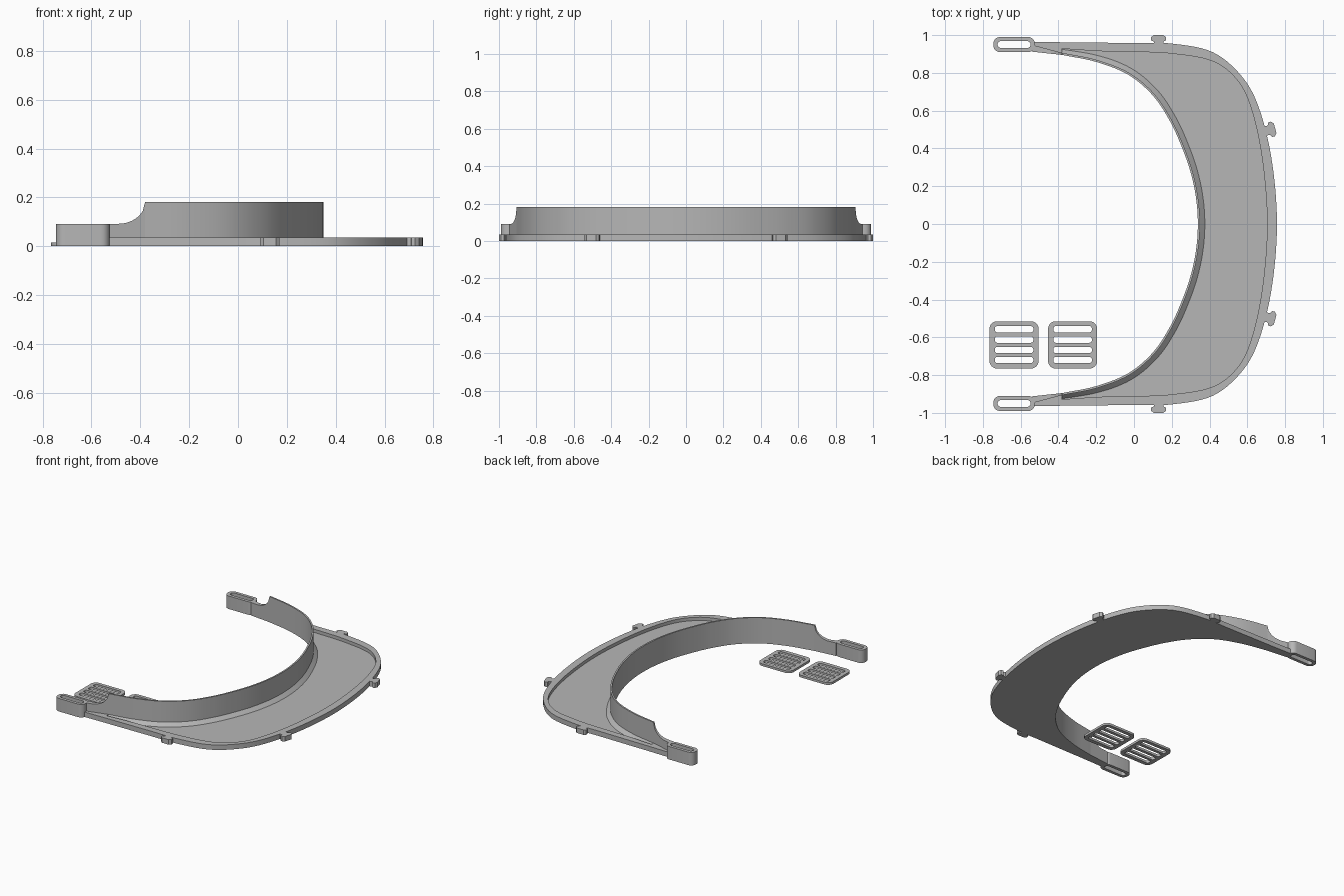
import bpy, bmesh, math
from mathutils import Vector

if "Cube" in bpy.data.objects:
    bpy.data.objects.remove(bpy.data.objects["Cube"])

grey = bpy.data.materials.new("grey plastic")
grey.diffuse_color = (0.47, 0.47, 0.47, 1)
grey.use_nodes = True
grey.node_tree.nodes["Principled BSDF"].inputs["Base Color"].default_value = grey.diffuse_color

RIM, FLOOR, TOP, LOW = 0.035, 0.012, 0.182, 0.092


def finish(obj):
    obj.data.materials.clear()
    obj.data.materials.append(grey)
    bpy.ops.object.select_all(action='DESELECT')
    obj.select_set(True)
    bpy.context.view_layer.objects.active = obj
    bpy.ops.object.shade_smooth_by_angle(angle=math.radians(30))


def loft(name, sections):
    """Join equal closed sections into a capped solid."""
    bm = bmesh.new()
    rings = [[bm.verts.new(p) for p in s] for s in sections]
    n = len(rings[0])
    for a, b in zip(rings, rings[1:]):
        for i in range(n):
            j = (i + 1) % n
            bm.faces.new((a[i], a[j], b[j], b[i]))
    bm.faces.new(rings[0])
    bm.faces.new(rings[-1])
    bmesh.ops.recalc_face_normals(bm, faces=bm.faces)
    mesh = bpy.data.meshes.new(name)
    bm.to_mesh(mesh)
    bm.free()
    obj = bpy.data.objects.new(name, mesh)
    bpy.context.collection.objects.link(obj)
    finish(obj)


def rounded(x0, x1, y0, y1, r, seg=6):
    pts = []
    corners = [(x1 - r, y1 - r), (x0 + r, y1 - r), (x0 + r, y0 + r), (x1 - r, y0 + r)]
    for k, (cx, cy) in enumerate(corners):
        for i in range(seg + 1):
            a = math.pi / 2 * (k + i / seg)
            pts.append((cx + r * math.cos(a), cy + r * math.sin(a)))
    return pts


def slab(name, outlines, height):
    """Extrude a filled outline; further outlines become holes."""
    cu = bpy.data.curves.new(name, 'CURVE')
    cu.dimensions, cu.fill_mode, cu.extrude = '2D', 'BOTH', height / 2
    for pts in outlines:
        sp = cu.splines.new('POLY')
        sp.points.add(len(pts) - 1)
        for p, (x, y) in zip(sp.points, pts):
            p.co = (x, y, 0, 1)
        sp.use_cyclic_u = True
    obj = bpy.data.objects.new(name, cu)
    bpy.context.collection.objects.link(obj)
    bpy.ops.object.select_all(action='DESELECT')
    obj.select_set(True)
    bpy.context.view_layer.objects.active = obj
    bpy.ops.object.convert(target='MESH')
    obj = bpy.context.view_layer.objects.active
    bm = bmesh.new()
    bm.from_mesh(obj.data)
    bmesh.ops.remove_doubles(bm, verts=bm.verts, dist=1e-5)
    bmesh.ops.translate(bm, verts=bm.verts, vec=(0, 0, height / 2))
    bmesh.ops.recalc_face_normals(bm, faces=bm.faces)
    bm.to_mesh(obj.data)
    bm.free()
    finish(obj)


def smooth_path(pts, sub=7):
    """Mirror a half path across y = 0 and interpolate it."""
    p = [Vector(q) for q in pts]
    p += [Vector((q.x, -q.y)) for q in reversed(p[:-1])]
    p = [2 * p[0] - p[1]] + p + [2 * p[-1] - p[-2]]
    out = []
    for i in range(1, len(p) - 2):
        a, b, c, d = p[i - 1:i + 3]
        for k in range(sub):
            t = k / sub
            out.append(0.5 * (2 * b + (c - a) * t + (2 * a - 5 * b + 4 * c - d) * t * t
                              + (3 * b - a - 3 * c + d) * t ** 3))
    return out + [p[-2]]


# Visor: tray with raised rim, sloped foot and tall thin forehead band
inner = smooth_path([(-.38, .895), (-.2, .858), (-.03, .79), (.1, .68), (.19, .545),
                     (.25, .415), (.298, .28), (.328, .14), (.338, 0)])
rim_in = smooth_path([(-.38, .928), (-.18, .915), (0, .911), (.2, .902), (.42, .86),
                      (.555, .75), (.63, .58), (.682, .32), (.705, 0)])
outer = smooth_path([(-.38, .962), (-.18, .96), (0, .958), (.2, .955), (.42, .908),
                     (.58, .77), (.67, .59), (.732, .32), (.757, 0)])
sections = []
last = len(inner) - 1
for i, (a, r, o) in enumerate(zip(inner, rim_in, outer)):
    t = (inner[min(i + 1, last)] - inner[max(i - 1, 0)]).normalized()
    n = Vector((-t.y, t.x))
    foot_width = 0.030 + 0.007 * min(1, min(i, last - i) / 10)
    w, c = a + n * 0.011, a + n * foot_width
    if i in (0, last):
        w.x = c.x = a.x
    sections.append([(*a, 0), (*o, 0), (*o, RIM), (*r, RIM), (*r, FLOOR),
                     (*c, FLOOR), (*w, RIM), (*w, TOP), (*a, TOP)])
loft("visor_and_band", sections)

for s, side in ((1, "back"), (-1, "front")):
    # Arm: band sweeps down to the height of the strap loop
    arm = []
    for k in range(17):
        f = k / 16
        x = -.38 - .157 * f
        yi, yw, yo = .895 + .017 * f, .906 + .042 * f, .962 + .003 * f
        u = max(0, (x + .49) / .11)
        z = LOW + (TOP - LOW) * (1 - math.sqrt(max(0, 1 - u * u)))
        arm.append([(x, s * y, h) for y, h in
                    ((yi, 0), (yo, 0), (yo, RIM), (yw, RIM), (yw, z), (yi, z))])
    loft(side + "_arm", arm)

    # Strap loop at the arm end
    slab(side + "_strap_loop",
         [[(x, s * y) for x, y in rounded(-.745, -.525, .91, .99, .036)],
          [(x, s * y) for x, y in rounded(-.722, -.548, .932, .968, .017)]], LOW)

    # Mushroom-shaped clip tabs around the rim
    tab = [(-.025, -.02), (-.025, .012), (-.04, .018), (-.04, .034), (-.026, .046),
           (.026, .046), (.04, .034), (.04, .018), (.025, .012), (.025, -.02)]
    for label, cx, cy, turn in (("side", .13, .954, 0), ("face", .703, .494, -1.3)):
        co, si = math.cos(turn), math.sin(turn)
        slab(f"{side}_{label}_tab",
             [[(cx + x * co - y * si, s * (cy + x * si + y * co)) for x, y in tab]], RIM)

# Two loose strap buckles with four slots each
for i, x in enumerate((-.765, -.455)):
    holes = [rounded(x + .028, x + .232, y - .034, y, .014)
             for y in (-.54, -.595, -.65, -.703)]
    slab(f"strap_buckle_{i + 1}", [rounded(x, x + .26, -.765, -.515, .04)] + holes, .016)
